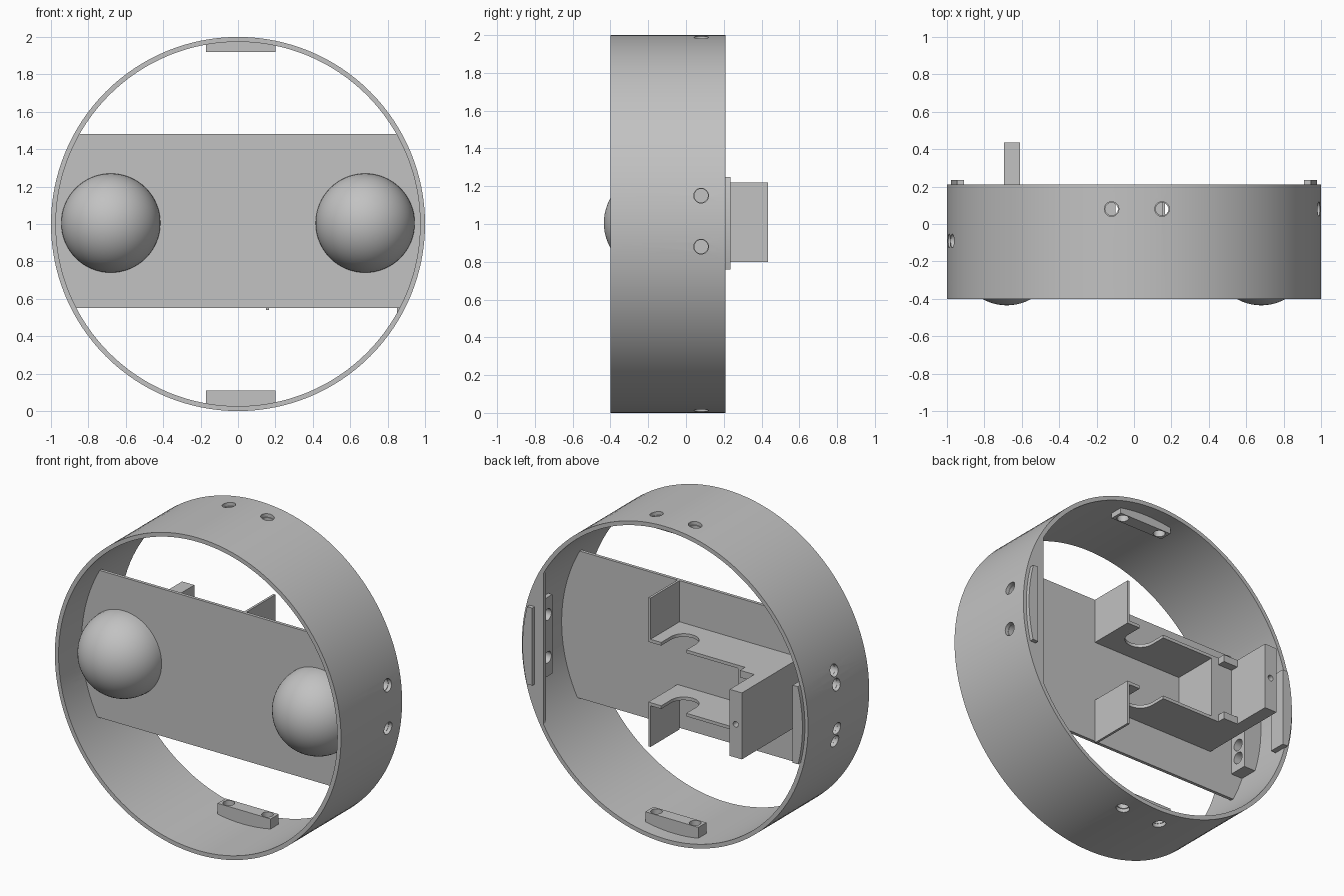
import bpy, bmesh, math
from mathutils import Matrix, Vector

if "Cube" in bpy.data.objects:
    bpy.data.objects.remove(bpy.data.objects["Cube"], do_unlink=True)

GREY = bpy.data.materials.new("matte grey")
GREY.use_nodes = True
GREY.diffuse_color = (0.54, 0.54, 0.54, 1)
GREY.node_tree.nodes["Principled BSDF"].inputs["Base Color"].default_value = (0.54, 0.54, 0.54, 1)

MID = 1.01          # height of the middle of the panel and its fittings
INNER = 0.974       # inside radius of the ring
BACK = -0.15        # rear face of the panel
ALONG = {"X": Matrix.Rotation(math.pi / 2, 4, "Y"),
         "Y": Matrix.Rotation(math.pi / 2, 4, "X"),
         "Z": Matrix.Identity(4)}


def finish(name, bm):
    mesh = bpy.data.meshes.new(name)
    bm.to_mesh(mesh)
    bm.free()
    mesh.materials.append(GREY)
    ob = bpy.data.objects.new(name, mesh)
    bpy.context.collection.objects.link(ob)
    return ob


def box(name, x, y, z):
    """Box from (low, high) pairs."""
    bm = bmesh.new()
    bmesh.ops.create_cube(bm, size=1)
    for v in bm.verts:
        v.co = Vector([(a + b) / 2 + c * (b - a) for (a, b), c in zip((x, y, z), v.co)])
    return finish(name, bm)


def cylinder(name, centre, radius, length, axis, sides=32):
    bm = bmesh.new()
    bmesh.ops.create_cone(bm, cap_ends=True, segments=sides, radius1=radius,
                          radius2=radius, depth=length,
                          matrix=Matrix.Translation(centre) @ ALONG[axis])
    return finish(name, bm)


def select_only(ob):
    bpy.ops.object.select_all(action="DESELECT")
    ob.select_set(True)
    bpy.context.view_layer.objects.active = ob


def combine(ob, other, operation):
    """Apply a boolean and discard the helper."""
    select_only(ob)
    mod = ob.modifiers.new("shape", "BOOLEAN")
    mod.operation, mod.solver, mod.object = operation, "EXACT", other
    bpy.ops.object.modifier_apply(modifier=mod.name)
    bpy.data.objects.remove(other, do_unlink=True)


def fit_in_ring(ob):
    combine(ob, cylinder("fit", (0, 0, 1), INNER + 0.004, 2, "Y", 128), "INTERSECT")
    return ob


def drill(ob, centre, radius, length, axis):
    combine(ob, cylinder("drill", centre, radius, length, axis), "DIFFERENCE")


def smooth(ob):
    select_only(ob)
    bpy.ops.object.shade_smooth_by_angle(angle=math.radians(30))


# Outer ring with its screw holes
ring = cylinder("ring", (0, -0.095, 1), 1, 0.61, "Y", 128)
combine(ring, cylinder("bore", (0, 0, 1), INNER, 2, "Y", 128), "DIFFERENCE")
for x in (-0.12, 0.15):
    drill(ring, (x, 0.08, 1), 0.039, 3, "Z")
for z in (0.88, 1.15):
    drill(ring, (1, 0.08, z), 0.039, 0.4, "X")
for z in (0.79, 0.875, 1.15, 1.235):
    drill(ring, (-1, -0.09, z), 0.037, 0.4, "X")
smooth(ring)

# Front panel spanning the ring
panel = fit_in_ring(box("panel", (-1, 1), (-0.17, BACK), (0.55, 1.48)))
smooth(panel)
cylinder("panel_disc", (0.52, -0.17, MID), 0.14, 0.006, "Y", 48)

# Domed eyes
for name, x in (("right_dome", -0.68), ("left_dome", 0.68)):
    bm = bmesh.new()
    bmesh.ops.create_uvsphere(bm, u_segments=64, v_segments=32, radius=0.265,
                              matrix=ALONG["Y"])
    bmesh.ops.bisect_plane(bm, geom=bm.verts[:] + bm.edges[:] + bm.faces[:],
                           plane_co=(0, 0, 0), plane_no=(0, 1, 0), clear_outer=True)
    bmesh.ops.translate(bm, verts=bm.verts[:], vec=(x, -0.17, 1.005))
    smooth(finish(name, bm))

# Drilled mounting pads at the top and bottom
for name, z in (("top_pad", (1.92, 2)), ("bottom_pad", (0, 0.11))):
    pad = fit_in_ring(box(name, (-0.17, 0.2), (0.04, 0.12), z))
    for x in (-0.12, 0.15):
        drill(pad, (x, 0.08, 1), 0.034, 3, "Z")
    smooth(pad)

# Side pads, rear lid segment and rear locating bars
left_pad = fit_in_ring(box("left_pad", (0.91, 1), (0.035, 0.125), (0.76, 1.26)))
for z in (0.88, 1.15):
    drill(left_pad, (1, 0.08, z), 0.036, 0.6, "X")
right_pad = fit_in_ring(box("right_pad", (-1, -0.85), (BACK, -0.035), (0.71, 1.31)))
for z in (0.79, 0.875, 1.15, 1.235):
    drill(right_pad, (-1, -0.09, z), 0.036, 0.6, "X")
lid = fit_in_ring(box("left_lid", (0.85, 1), (0.185, 0.21), (0.5, 1.5)))
left_bar = fit_in_ring(box("left_bar", (0.91, 1), (0.13, 0.235), (0.76, 1.25)))
right_bar = fit_in_ring(box("right_bar", (-1, -0.91), (0.13, 0.235), (0.76, 1.25)))
for part in (left_pad, right_pad, lid, left_bar, right_bar):
    smooth(part)

# Rear bracket: mirrored slotted shelves, end fins and small lugs
for side, s in (("upper", 1), ("lower", -1)):
    def span(a, b):
        return tuple(sorted((MID + s * a, MID + s * b)))
    shelf = box(side + "_shelf", (-0.695, 0.165), (BACK, 0.14), span(0.19, 0.21))
    slot = box("slot", (-0.1, 0.075), (0.04, 0.3), span(0.1, 0.3))
    combine(slot, cylinder("slot_end", (-0.0125, 0.04, MID + s * 0.2), 0.0875, 0.2, "Z"), "UNION")
    combine(shelf, slot, "DIFFERENCE")
    smooth(shelf)
    box(side + "_fin", (0.15, 0.165), (BACK, 0.14), span(0.19, 0.47))
    box(side + "_lug", (-0.61, -0.51), (0.14, 0.19), span(0.165, 0.21))

# Solid end of the bracket and its rearward post
box("bracket_body", (-0.695, -0.46), (BACK, 0.14), (MID - 0.19, MID + 0.19))
post = box("bracket_post", (-0.695, -0.61), (0.14, 0.435), (MID - 0.21, MID + 0.21))
drill(post, (-0.652, 0.435, MID), 0.018, 0.2, "Y")
smooth(post)
